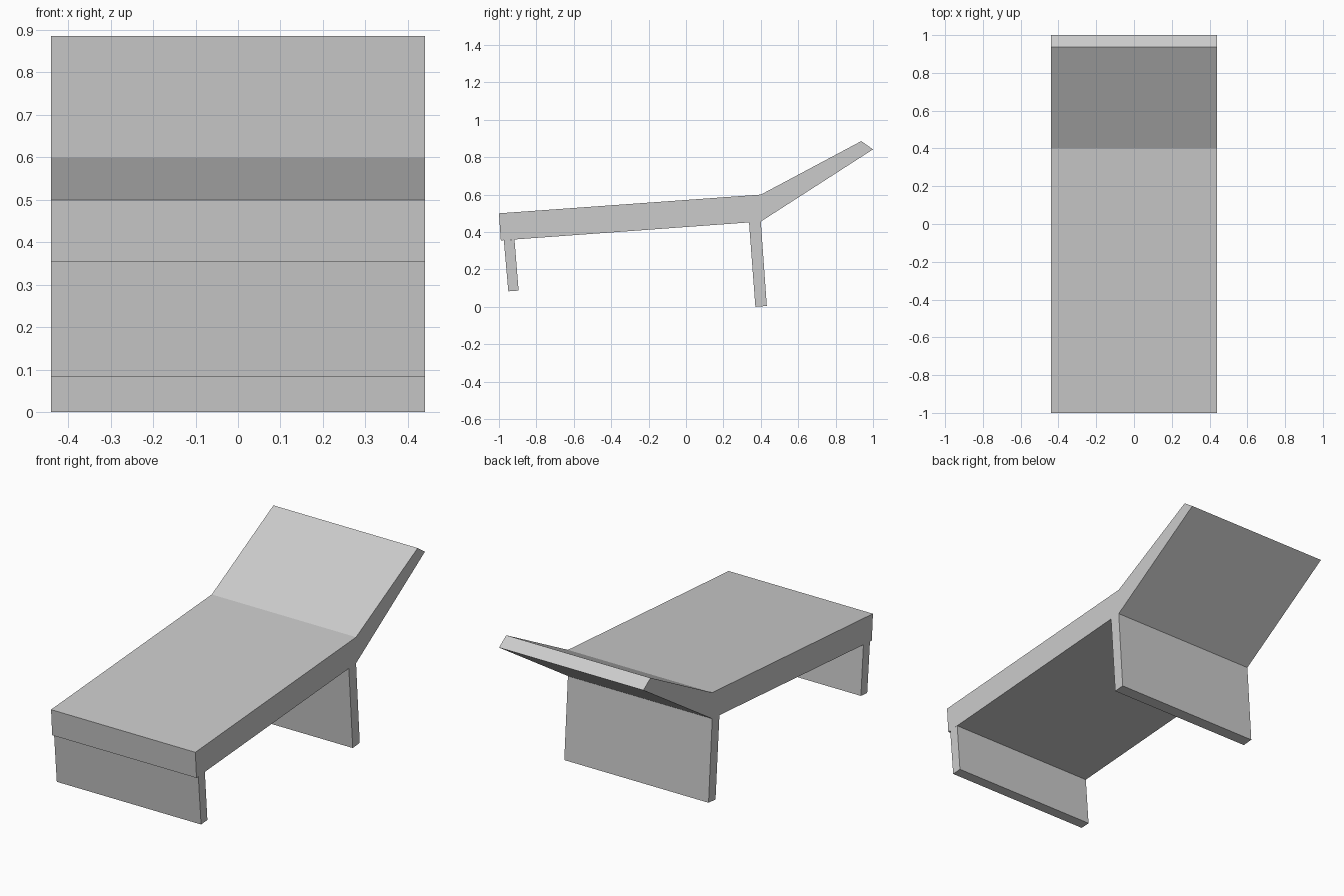
import bpy
import bmesh

HALF_WIDTH = 0.44

cube = bpy.data.objects.get("Cube")
if cube:
    bpy.data.objects.remove(cube, do_unlink=True)

# Single light grey finish
grey = bpy.data.materials.new("light_grey")
grey.use_nodes = True
colour = (0.6, 0.6, 0.6, 1)
grey.diffuse_color = colour
grey.node_tree.nodes["Principled BSDF"].inputs["Base Color"].default_value = colour


def extrude_profile(name, profile):
    """Extrude a (y, z) side outline across the full width."""
    bm = bmesh.new()
    face = bm.faces.new([bm.verts.new((-HALF_WIDTH, y, z)) for y, z in profile])
    result = bmesh.ops.extrude_face_region(bm, geom=[face], use_keep_orig=True)
    moved = [g for g in result["geom"] if isinstance(g, bmesh.types.BMVert)]
    bmesh.ops.translate(bm, verts=moved, vec=(2 * HALF_WIDTH, 0, 0))
    bmesh.ops.recalc_face_normals(bm, faces=bm.faces)
    mesh = bpy.data.meshes.new(name)
    bm.to_mesh(mesh)
    bm.free()
    mesh.materials.append(grey)
    obj = bpy.data.objects.new(name, mesh)
    bpy.context.collection.objects.link(obj)
    return obj


# Sloping seat slab joined to the raised, tapering backrest
extrude_profile("seat_and_backrest", [
    (-1, 0.5), (-0.99, 0.355), (0.4, 0.456),
    (1, 0.842), (0.937, 0.886), (0.4, 0.6)])

# Panel legs, square to the sloping seat
extrude_profile("front_leg", [
    (-0.974, 0.356), (-0.95, 0.083), (-0.895, 0.087), (-0.917, 0.36)])
extrude_profile("rear_leg", [
    (0.337, 0.452), (0.371, 0), (0.432, 0.005), (0.4, 0.456)])
